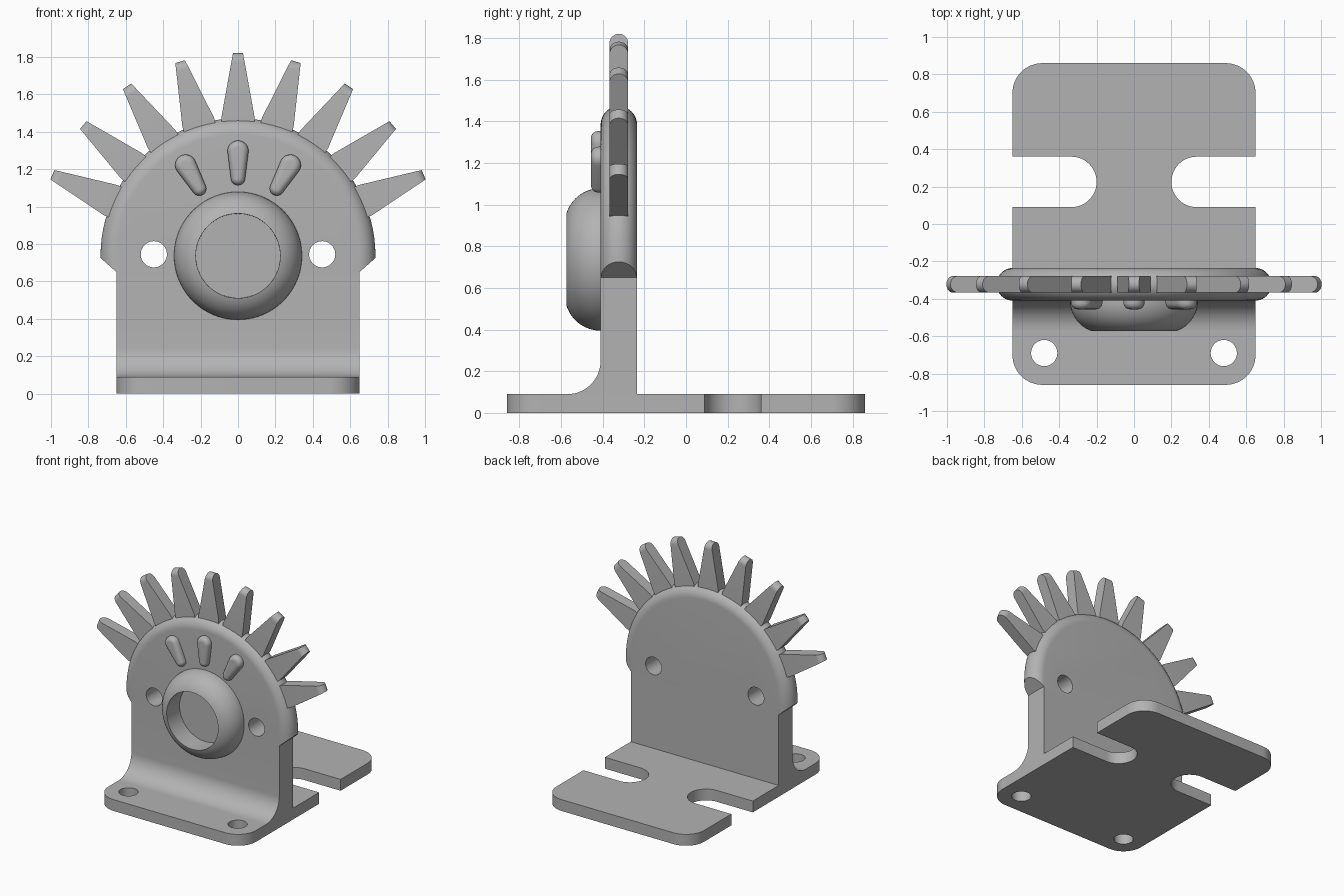
import bpy, bmesh
from math import sin, cos, pi, radians
from mathutils import Vector, Matrix

cube = bpy.data.objects.get("Cube")
if cube:
    bpy.data.objects.remove(cube)

grey = bpy.data.materials.new("plain grey")
grey.use_nodes = True
colour = (0.45, 0.45, 0.45, 1)
grey.diffuse_color = colour
grey.node_tree.nodes["Principled BSDF"].inputs["Base Color"].default_value = colour

HALF_X, HALF_Y, PLATE_Z = 0.65, 0.86, 0.09
WALL_FRONT, WALL_BACK, WALL_TOP = -0.41, -0.235, 0.65
MID_Y = (WALL_FRONT + WALL_BACK) / 2
HUB_Z, HEAD_R = 0.737, 0.735


def arc(cu, cv, r, start, end, steps=16):
    """Points on an arc, angles in degrees."""
    angles = [radians(start + (end - start) * i / steps) for i in range(steps + 1)]
    return [(cu + r * cos(a), cv + r * sin(a)) for a in angles]


def finish(name, bm, smooth=30):
    bmesh.ops.recalc_face_normals(bm, faces=bm.faces)
    mesh = bpy.data.meshes.new(name)
    bm.to_mesh(mesh)
    bm.free()
    obj = bpy.data.objects.new(name, mesh)
    bpy.context.collection.objects.link(obj)
    mesh.materials.append(grey)
    shade(obj, smooth)
    return obj


def shade(obj, angle=30):
    bpy.ops.object.select_all(action='DESELECT')
    obj.select_set(True)
    bpy.context.view_layer.objects.active = obj
    bpy.ops.object.shade_smooth_by_angle(angle=radians(angle))


def loft(rings):
    """Closed solid through rings of equal point count."""
    bm = bmesh.new()
    rows = [[bm.verts.new(p) for p in ring] for ring in rings]
    for a, b in zip(rows, rows[1:]):
        for i in range(len(a)):
            j = (i + 1) % len(a)
            bm.faces.new((a[i], a[j], b[j], b[i]))
    bm.faces.new(rows[0])
    bm.faces.new(rows[-1][::-1])
    return bm


def lathe(profile, steps=96):
    """Turn (radius, y) points about the hub axis."""
    return loft([[(x, y, z) for x, z in arc(0, HUB_Z, r, 0, 360 - 360 / steps, steps - 1)]
                 for r, y in profile])


def drill(obj, x, centre, axis):
    """Cut a matching pair of round holes."""
    for side in (-1, 1):
        bm = bmesh.new()
        turn = Matrix.Rotation(pi / 2, 4, 'X') if axis == 'Y' else Matrix()
        place = Matrix.Translation((side * x, centre[0], centre[1])) @ turn
        bmesh.ops.create_cone(bm, cap_ends=True, segments=48, radius1=0.07,
                              radius2=0.07, depth=0.5, matrix=place)
        cutter = finish("hole_cutter", bm)
        cutter.hide_render = True
        mod = obj.modifiers.new("hole", 'BOOLEAN')
        mod.operation, mod.solver, mod.object = 'DIFFERENCE', 'EXACT', cutter
        bpy.context.view_layer.objects.active = obj
        bpy.ops.object.modifier_apply(modifier=mod.name)
        bpy.data.objects.remove(cutter)
    shade(obj)


# Base plate with rounded corners and two side slots
c = 0.16
slot_y, slot_r = 0.225, 0.135
right = arc(HALF_X - c, -HALF_Y + c, c, -90, 0)
right += [(HALF_X, slot_y - slot_r)]
right += arc(0.2 + slot_r, slot_y, slot_r, 270, 90, 24)
right += [(HALF_X, slot_y + slot_r)]
right += arc(HALF_X - c, HALF_Y - c, c, 0, 90)
outline = right + [(-x, y) for x, y in reversed(right)]
base = finish("base_plate", loft([[(x, y, z) for x, y in outline] for z in (0, PLATE_Z)]))
drill(base, 0.48, (-0.69, 0.05), 'Z')

# Upright wall with a curved foot
section = [(WALL_BACK, PLATE_Z), (WALL_BACK, WALL_TOP), (WALL_FRONT, WALL_TOP)]
section += arc(WALL_FRONT - c, PLATE_Z + c, c, 0, -90)
finish("upright_wall", loft([[(x, y, z) for y, z in section] for x in (-HALF_X, HALF_X)]))

# Round head with a full-round rim, trimmed where it meets the wall
rim = (WALL_BACK - WALL_FRONT) / 2
bm = lathe(arc(HEAD_R - rim, MID_Y, rim, -90, 90, 20))
corner = Vector((HALF_X, 0, WALL_TOP))
cuts = [(corner, Vector((0, 0, 1)))]
cuts += [(Vector((s * HALF_X, 0, WALL_TOP)), Vector((-s * 0.08, 0, 0.09))) for s in (-1, 1)]
for point, normal in cuts:
    bmesh.ops.bisect_plane(bm, geom=bm.verts[:] + bm.edges[:] + bm.faces[:],
                           plane_co=point, plane_no=normal, clear_inner=True)
    open_edges = [e for e in bm.edges if e.is_boundary]
    bmesh.ops.holes_fill(bm, edges=open_edges)
head = finish("round_head", bm)
drill(head, 0.45, (MID_Y, 0.745), 'Y')

# Hollow domed boss
dome = [(r, y) for r, y in arc(0.17, WALL_FRONT, 0.172, 0, -71)]
finish("hollow_boss", lathe([(0.342, -0.4)] + dome + [(0.225, WALL_FRONT - 0.002)]))


def radial(bm, degrees):
    """Tilt a part built upright over the hub."""
    turn = Matrix.Rotation(radians(degrees), 3, 'Y')
    bmesh.ops.rotate(bm, verts=bm.verts, cent=(0, 0, HUB_Z), matrix=turn)


# Rounded teardrop beads
def drop_ring(inset, y):
    pts = arc(0, HUB_Z + 0.56, 0.056 - inset, -8, 188, 20)
    pts += arc(0, HUB_Z + 0.415, 0.038 - inset, 188, 352, 16)
    return [(x, y, z) for x, z in pts]


for i, tilt in enumerate((-30, 0, 30)):
    rings = [drop_ring(0, WALL_FRONT + 0.01)]
    rings += [drop_ring(0.034 - u, WALL_FRONT + v)
              for u, v in arc(0, -0.012, 0.034, 0, -90, 8)]
    bm = loft(rings)
    radial(bm, tilt)
    finish(f"teardrop_bead_{i + 1}", bm, 40)

# Tapered spikes with rounded tips
half_t, tip, foot = 0.045, 1.083, 0.745
for i in range(9):
    side = [(MID_Y + half_t, 0.68), (MID_Y + half_t, foot)]
    side += arc(MID_Y, tip - half_t, half_t, 0, 180)
    side += [(MID_Y - half_t, foot), (MID_Y - half_t, 0.68)]
    rings = []
    for s in (-1, 1):
        ring = []
        for y, r in side:
            t = max(0, (r - foot) / (tip - foot))
            ring.append((s * (0.088 - 0.061 * t), y, HUB_Z + r))
        rings.append(ring)
    bm = loft(rings)
    radial(bm, (i - 4) * 16.6)
    finish(f"spike_{i + 1}", bm)
